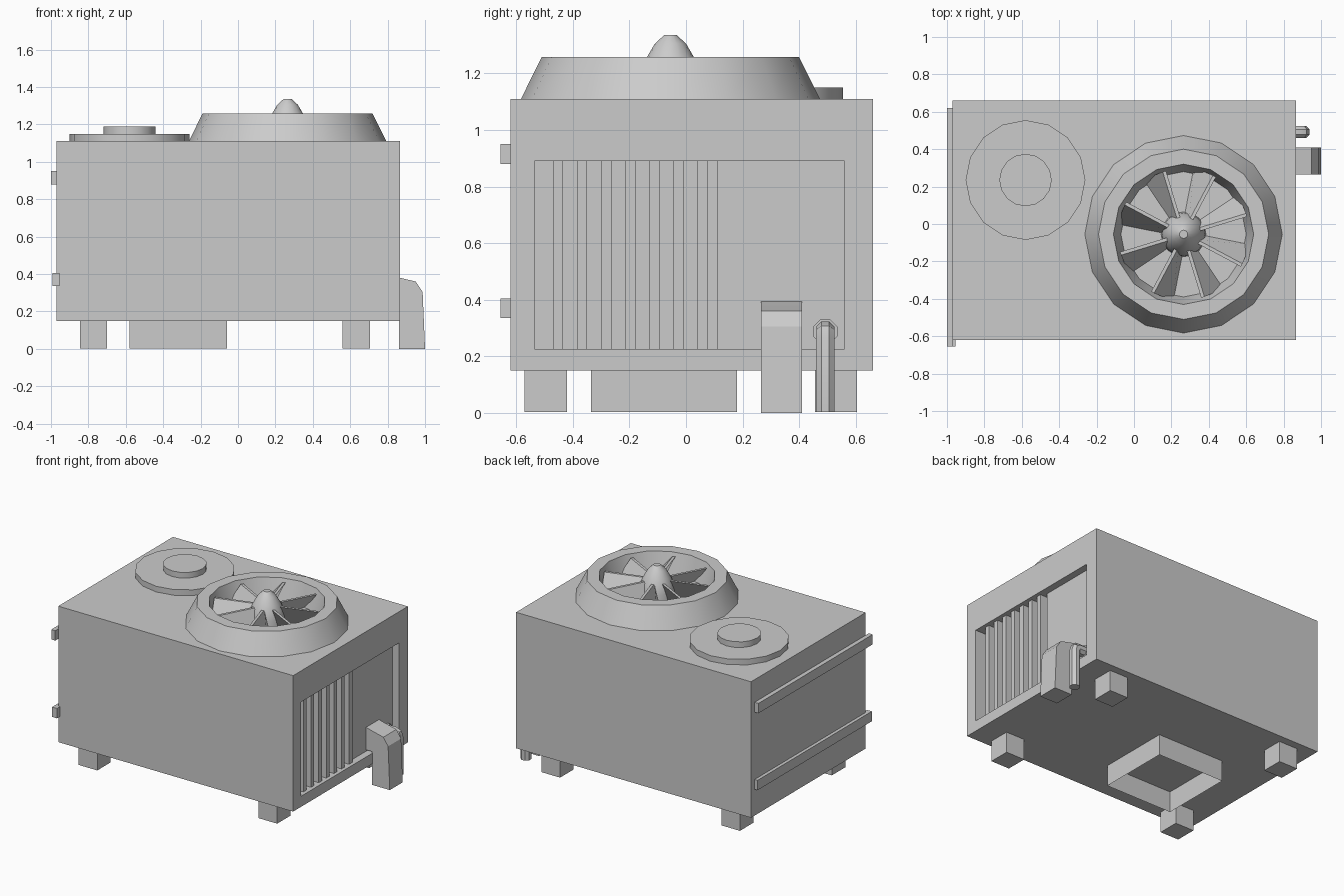
import bpy, bmesh
from math import sin, cos, pi, radians
from mathutils import Matrix, Vector

if "Cube" in bpy.data.objects:
    bpy.data.objects.remove(bpy.data.objects["Cube"])


def finish(name, bm, smooth=False):
    bmesh.ops.recalc_face_normals(bm, faces=bm.faces)
    me = bpy.data.meshes.new(name)
    bm.to_mesh(me)
    bm.free()
    ob = bpy.data.objects.new(name, me)
    bpy.context.collection.objects.link(ob)
    if smooth:
        bpy.ops.object.select_all(action='DESELECT')
        bpy.context.view_layer.objects.active = ob
        ob.select_set(True)
        bpy.ops.object.shade_smooth_by_angle(angle=radians(32))
    return ob


def box(name, x0, x1, y0, y1, z0, z1):
    bm = bmesh.new()
    bmesh.ops.create_cube(bm, size=1)
    for v in bm.verts:
        v.co = ((v.co.x + .5) * (x1 - x0) + x0,
                (v.co.y + .5) * (y1 - y0) + y0,
                (v.co.z + .5) * (z1 - z0) + z0)
    return finish(name, bm)


def prism(name, points, offset):
    bm = bmesh.new()
    f = bm.faces.new([bm.verts.new(p) for p in points])
    r = bmesh.ops.extrude_face_region(bm, geom=[f])
    vs = [g for g in r['geom'] if isinstance(g, bmesh.types.BMVert)]
    bmesh.ops.translate(bm, verts=vs, vec=offset)
    return finish(name, bm)


def loft(name, rings, smooth=False, caps=True):
    bm = bmesh.new()
    vr = [[bm.verts.new(p) for p in ring] for ring in rings]
    n = len(vr[0])
    for a, b in zip(vr, vr[1:]):
        for i in range(n):
            j = (i + 1) % n
            bm.faces.new((a[i], a[j], b[j], b[i]))
    if caps:
        bm.faces.new(vr[0])
        bm.faces.new(vr[-1])
    return finish(name, bm, smooth)


def lathe(name, cx, cy, profile, n=16, smooth=True, caps=True):
    rings = [[(cx + r * cos(2 * pi * i / n), cy + r * sin(2 * pi * i / n), z)
              for i in range(n)] for r, z in profile]
    return loft(name, rings, smooth, caps)


# Cabinet with a stepped recess in the right side
body = box("cabinet", -.97, .865, -.62, .66, .15, 1.11)
cutter = prism("recess_cutter", [(.95, -.535, .225), (.95, .56, .225), (.815, .56, .225),
                                 (.815, .11, .225), (.745, .11, .225), (.745, -.535, .225)],
               (0, 0, .665))
cutter.hide_render = True
mod = body.modifiers.new("recess", 'BOOLEAN')
mod.operation = 'DIFFERENCE'
mod.solver = 'EXACT'
mod.object = cutter
bpy.context.view_layer.objects.active = body
bpy.ops.object.modifier_apply(modifier=mod.name)
bpy.data.objects.remove(cutter)

# Vent slats
for i in range(7):
    y = -.47 + .085 * i
    box(f"vent_slat_{i + 1}", .745, .84, y, y + .036, .225, .89)

# Feet
for nx, x in (("left", -.845), ("right", .56)):
    for ny, y in (("front", -.57), ("back", .455)):
        box(f"{ny}_{nx}_foot", x, x + .145, y, y + .15, .003, .15)

# Open duct under the cabinet
loft("bottom_duct", [[(-.58, -.335, z), (-.06, -.335, z), (-.06, .18, z), (-.58, .18, z)]
                     for z in (0.003, .15)], caps=False)

# Rails on the left side
box("upper_rail", -1, -.969, -.655, .62, .88, .95)
box("lower_rail", -.993, -.955, -.655, .62, .335, .405)

# Round hatch on the top
lathe("hatch_plate", -.58, .235, [(.32, 1.11), (.32, 1.15)])
lathe("hatch_cap", -.58, .235, [(.14, 1.15), (.14, 1.19)])

# Fan shroud, hub and blades
FX, FY = .265, -.055
lathe("fan_shroud", FX, FY, [(.528, 1.11), (.455, 1.257), (.375, 1.257), (.335, 1.11)], caps=False)
lathe("fan_hub", FX, FY, [(.12, 1.11), (.115, 1.17), (.104, 1.215), (.083, 1.257),
                          (.055, 1.305), (.022, 1.335)])
for i in range(8):
    t = .018
    # Upper edge runs along the radius, lower edge leans around the hub
    sections = []
    for r, lean in ((.08, .03), (.352, .11)):
        sections.append([(r, -t / 2, 1.235), (r, t / 2, 1.235),
                         (r * .97, lean + t / 2, 1.112), (r * .97, lean - t / 2, 1.112)])
    m = Matrix.Translation((FX, FY, 0)) @ Matrix.Rotation(radians(17 + 45 * i), 4, 'Z')
    loft(f"fan_blade_{i + 1}", [[m @ Vector(p) for p in s] for s in sections])

# Square elbow duct on the right side
prism("square_elbow", [(x, .265, z) for x, z in
                       ((.81, .395), (.865, .38), (.95, .36), (.987, .305), (1, 0),
                        (.862, 0), (.862, .235), (.81, .235))], (0, .145, 0))

# Round drain pipe with a collar
PY, PR = .492, .036
path = [(.81, .29, 0), (.885, .29, 0), (.9, .283, 45), (.905, .265, 90), (.905, .003, 90)]
rings = []
for x, z, a in path:
    a = radians(a)
    rings.append([(x + PR * cos(k) * sin(a), PY + PR * sin(k), z + PR * cos(k) * cos(a))
                  for k in [2 * pi * (i + .5) / 8 for i in range(8)]])
loft("drain_pipe", rings, True)
loft("pipe_collar", [[(x, PY + .046 * sin(2 * pi * (i + .5) / 8), .288 + .046 * cos(2 * pi * (i + .5) / 8))
                      for i in range(8)] for x in (.81, .835)])
